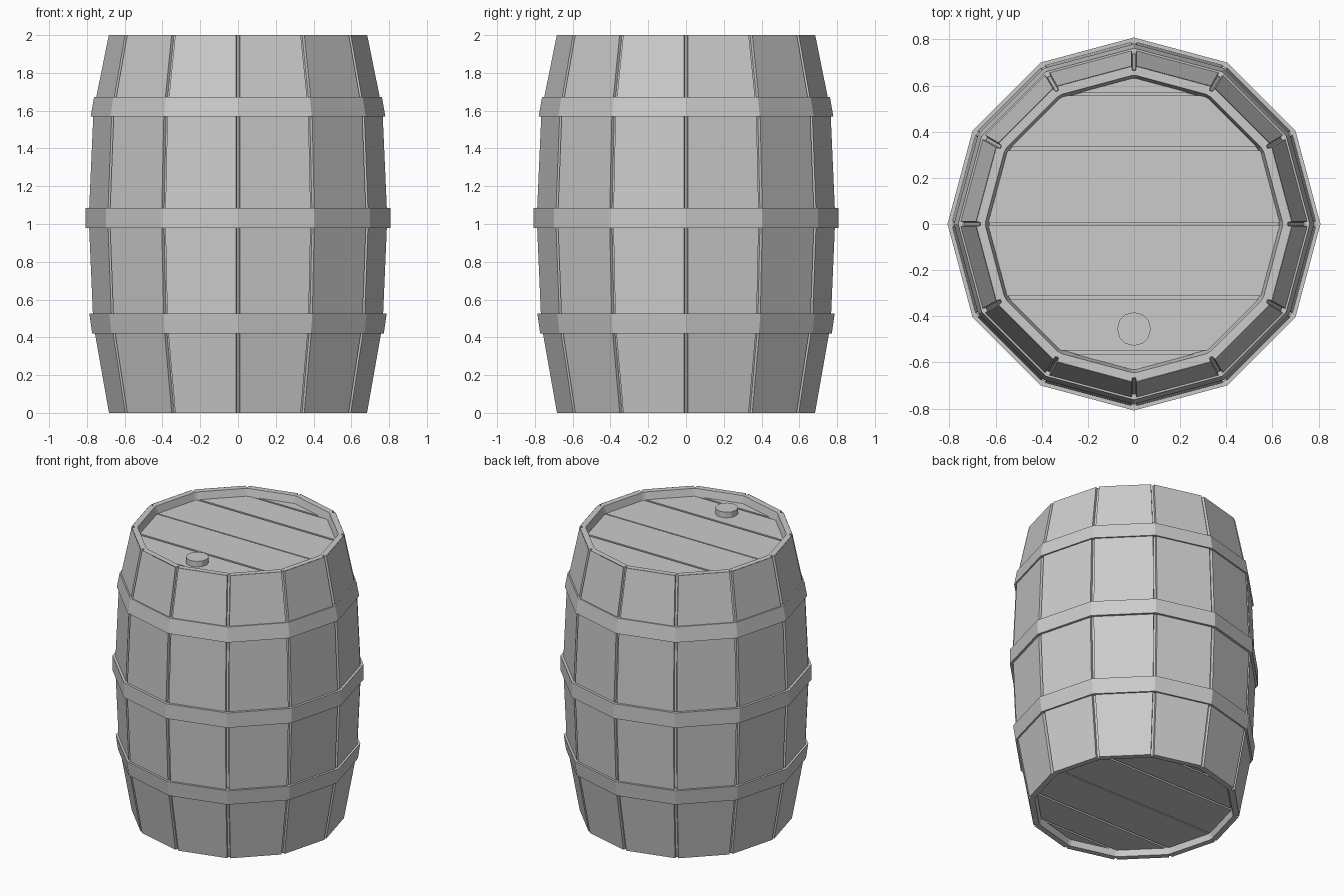
import bpy, bmesh
from math import sin, cos, pi, radians

if "Cube" in bpy.data.objects:
    bpy.data.objects.remove(bpy.data.objects["Cube"])

SIDES = 12


def finish(bm, name):
    bmesh.ops.recalc_face_normals(bm, faces=bm.faces)
    me = bpy.data.meshes.new(name)
    bm.to_mesh(me)
    bm.free()
    ob = bpy.data.objects.new(name, me)
    bpy.context.collection.objects.link(ob)
    return ob


def ring_plain(r, z):
    return [(r * cos(2 * pi * i / SIDES), r * sin(2 * pi * i / SIDES), z) for i in range(SIDES)]


def ring_grooved(r, z, half=0.011, depth=0.02):
    # twelve-sided outline with a small square groove at each corner
    pts = []
    back = half * math_tan15
    for i in range(SIDES):
        a = 2 * pi * i / SIDES
        for rad, t in ((r - back, -half), (r - depth, -half * 0.6),
                       (r - depth, half * 0.6), (r - back, half)):
            pts.append((rad * cos(a) - t * sin(a), rad * sin(a) + t * cos(a), z))
    return pts


math_tan15 = sin(radians(15)) / cos(radians(15))


def loft(rings, name, closed=False):
    bm = bmesh.new()
    loops = [[bm.verts.new(p) for p in ring] for ring in rings]
    pairs = list(zip(loops, loops[1:]))
    if closed:
        pairs.append((loops[-1], loops[0]))
    for a, b in pairs:
        n = len(a)
        for i in range(n):
            j = (i + 1) % n
            bm.faces.new((a[i], a[j], b[j], b[i]))
    return finish(bm, name)


# Staves: bulging grooved wall, open at the ends
WALL = [(0.686, 0), (0.769, 0.47), (0.791, 0.98), (0.791, 1.08), (0.768, 1.6), (0.687, 2)]
loft([ring_grooved(r, z) for r, z in WALL], "staves")

# Rims: the end faces and inner walls at top and bottom
for name, z, s in (("top_rim", 2.0, -1), ("bottom_rim", 0.0, 1)):
    loft([ring_grooved(0.686, z), ring_grooved(0.646, z, 0.011, 0.003),
          ring_grooved(0.63, z + s * 0.07, 0.011, 0.003)], name)

# Metal hoops following the taper of the wall
HOOPS = [("lower_hoop", 0.42, 0.525, 0.772, 0.787),
         ("middle_hoop", 0.98, 1.085, 0.808, 0.808),
         ("upper_hoop", 1.57, 1.672, 0.78, 0.762)]
for name, z0, z1, r0, r1 in HOOPS:
    t = 0.024
    loft([ring_plain(r0, z0), ring_plain(r1, z1),
          ring_plain(r1 - t, z1), ring_plain(r0 - t, z0)], name, closed=True)


# Heads: a backing disc plus planks cut from the same outline
def prism(r, z0, z1, y0=None, y1=None):
    bm = bmesh.new()
    f = bm.faces.new([bm.verts.new(p) for p in ring_plain(r, z0)])
    ext = bmesh.ops.extrude_face_region(bm, geom=[f])
    bmesh.ops.translate(bm, vec=(0, 0, z1 - z0),
                        verts=[v for v in ext["geom"] if isinstance(v, bmesh.types.BMVert)])
    if f.is_valid is False or len(bm.faces) < SIDES + 2:
        bm.faces.new([v for v in bm.verts if abs(v.co.z - z0) < 1e-6][:SIDES])
    for y, n in ((y0, -1), (y1, 1)):
        if y is None:
            continue
        cut = bmesh.ops.bisect_plane(bm, geom=bm.verts[:] + bm.edges[:] + bm.faces[:],
                                     plane_co=(0, y, 0), plane_no=(0, n, 0), clear_outer=True)
        edges = [e for e in cut["geom_cut"] if isinstance(e, bmesh.types.BMEdge)]
        if edges:
            bmesh.ops.contextual_create(bm, geom=edges)
    return bm


PLANKS = [(None, -0.563), (-0.549, -0.326), (-0.311, -0.004),
          (0.004, 0.318), (0.333, 0.556), (0.57, None)]
for name, back, face in (("top", 1.93, 1.95), ("bottom", 0.06, 0.04)):
    finish(prism(0.64, back - 0.005, back), name + "_head_backing")
    for i, (y0, y1) in enumerate(PLANKS):
        finish(prism(0.633, back, face, y0, y1), f"{name}_plank_{i + 1}")

# Bung on the top head
bpy.ops.mesh.primitive_cylinder_add(vertices=12, radius=0.073, depth=0.045,
                                    location=(0, -0.455, 1.9675))
bpy.context.object.name = "bung"
